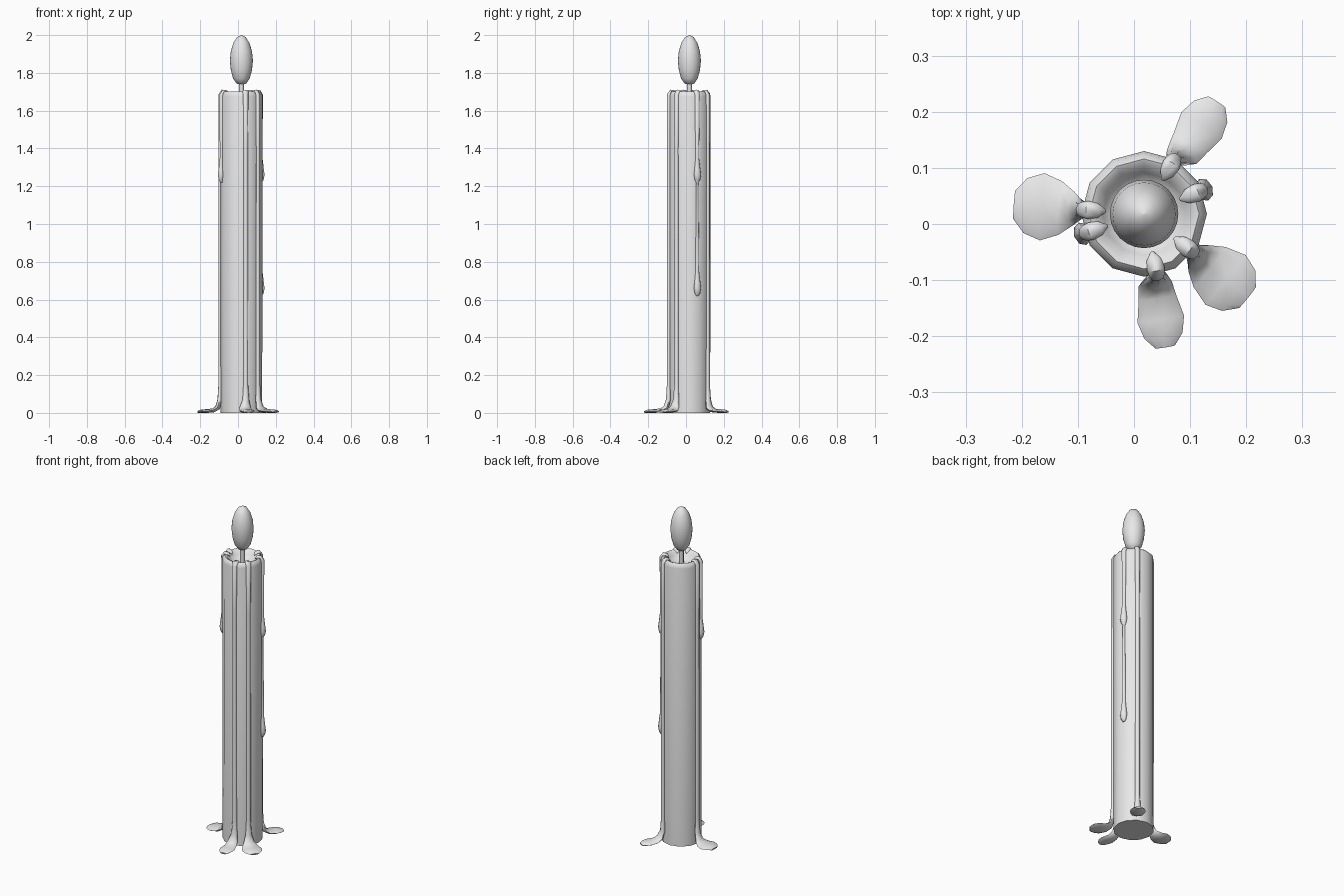
import bpy
import bmesh
from math import sin, cos, pi, radians
from mathutils import Vector

if "Cube" in bpy.data.objects:
    bpy.data.objects.remove(bpy.data.objects["Cube"])

AXIS = Vector((0.018, 0.018, 0))   # candle axis, offset by the uneven pools

wax = bpy.data.materials.new("pale_grey")
wax.use_nodes = True
wax.diffuse_color = (0.8, 0.8, 0.8, 1)
wax.node_tree.nodes["Principled BSDF"].inputs["Base Color"].default_value = (0.8, 0.8, 0.8, 1)


def loft(name, rings):
    """Skin a list of point rings, cap both ends and shade smooth."""
    bm = bmesh.new()
    loops = [[bm.verts.new(p + AXIS) for p in ring] for ring in rings]
    n = len(loops[0])
    for a, b in zip(loops, loops[1:]):
        for i in range(n):
            j = (i + 1) % n
            bm.faces.new((a[i], a[j], b[j], b[i]))
    bm.faces.new(loops[0][::-1])
    bm.faces.new(loops[-1])
    bmesh.ops.recalc_face_normals(bm, faces=bm.faces)
    mesh = bpy.data.meshes.new(name)
    bm.to_mesh(mesh)
    bm.free()
    mesh.materials.append(wax)
    obj = bpy.data.objects.new(name, mesh)
    bpy.context.collection.objects.link(obj)
    bpy.ops.object.select_all(action='DESELECT')
    obj.select_set(True)
    bpy.context.view_layer.objects.active = obj
    bpy.ops.object.shade_smooth_by_angle(angle=radians(60))
    return obj


def lathe(name, profile, sides):
    rings = [[Vector((r * cos(2 * pi * i / sides), r * sin(2 * pi * i / sides), z))
              for i in range(sides)] for r, z in profile]
    return loft(name, rings)


def drip(name, stations, sides=8):
    """Stations: angle, radius, height, half width, half thickness."""
    path = []
    for angle, r, z, w, t in stations:
        a = radians(angle)
        path.append(Vector((r * cos(a), r * sin(a), z)))
    rings = []
    for k, (angle, r, z, w, t) in enumerate(stations):
        a = radians(angle)
        side = Vector((-sin(a), cos(a), 0))
        tangent = path[min(k + 1, len(path) - 1)] - path[max(k - 1, 0)]
        normal = tangent.cross(side).normalized()
        ring = []
        for i in range(sides):
            u = 2 * pi * i / sides
            p = path[k] + side * (w * cos(u)) + normal * (t * sin(u))
            p.z = max(p.z, 0)
            ring.append(p)
        rings.append(ring)
    return loft(name, rings)


def nose(angle):
    """Start of every drip, curling over the rim."""
    return [(angle, 0.070, 1.688, 0.004, 0.003), (angle, 0.083, 1.700, 0.013, 0.008),
            (angle, 0.100, 1.703, 0.016, 0.009), (angle, 0.111, 1.685, 0.014, 0.011)]


def bead(angle, z):
    """Teardrop swelling on a drip, with its fattest point at z."""
    return [(angle, 0.112, z + 0.09, 0.010, 0.008), (angle, 0.114, z + 0.03, 0.017, 0.013),
            (angle, 0.115, z, 0.021, 0.016), (angle, 0.114, z - 0.025, 0.016, 0.012),
            (angle, 0.111, z - 0.04, 0.007, 0.006)]


# Candle body with a rounded rim and melted hollow
lathe("candle_body", [(0.110, 0), (0.112, 1.675), (0.108, 1.692), (0.098, 1.702),
                      (0.086, 1.697), (0.074, 1.675), (0.055, 1.658), (0.010, 1.652)], 12)

# Wick and flame
lathe("wick", [(0.013, 1.64), (0.013, 1.76)], 8)
lathe("flame", [(0.004, 1.738), (0.026, 1.744), (0.044, 1.770), (0.056, 1.815),
                (0.061, 1.865), (0.056, 1.915), (0.042, 1.960), (0.023, 1.989),
                (0.002, 2.0)], 24)

# Long drips that run down into pools: drip angle, pool angle, reach, half width
for name, a, b, reach, w in [("back_drip", 61, 57, 0.238, 0.043),
                             ("front_left_drip", -38, -39, 0.237, 0.057),
                             ("front_drip", -78, -81, 0.240, 0.042),
                             ("right_drip", 176, 176, 0.232, 0.060)]:
    drip(name, nose(a) + [
        (a, 0.112, 1.4, 0.012, 0.010), (a, 0.112, 0.15, 0.013, 0.010),
        (a, 0.114, 0.07, 0.018, 0.013), (b, 0.126, 0.028, 0.030, 0.014),
        (b, 0.150, 0.013, w * 0.8, 0.011), (b, reach - 0.05, 0.010, w, 0.010),
        (b, reach - 0.02, 0.009, w * 0.82, 0.009), (b, reach, 0.005, w * 0.42, 0.005)])

# Short drips ending in beads
drip("beaded_left_drip", nose(22) + bead(22, 1.26) + bead(22, 0.66))
drip("short_right_drip", nose(198) + bead(198, 1.26))
